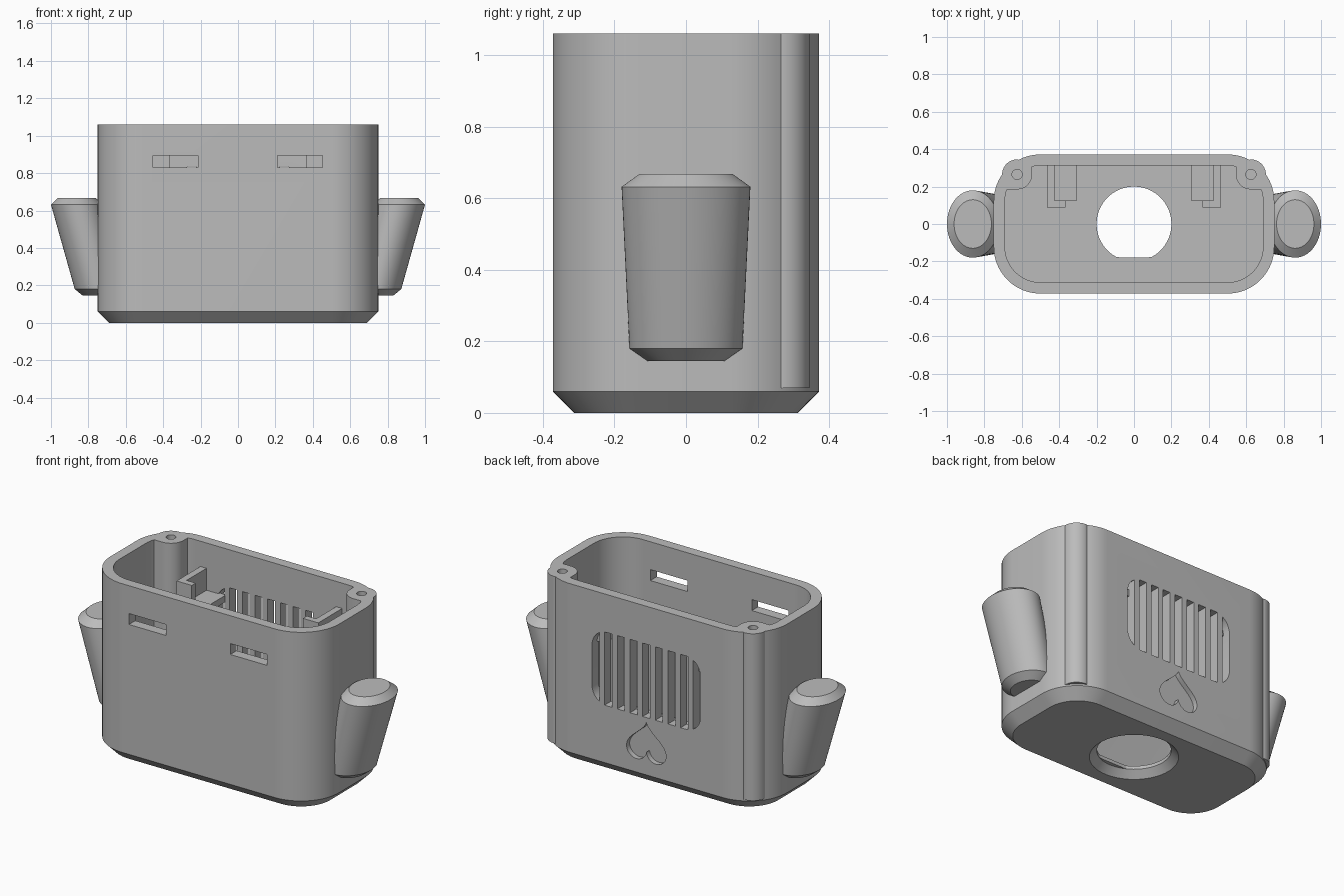
import bpy, bmesh
from math import sin, cos, pi, sqrt, radians
from mathutils import Vector

cube = bpy.data.objects.get("Cube")
if cube:
    bpy.data.objects.remove(cube, do_unlink=True)

GREY = (0.5, 0.5, 0.5, 1)
mat = bpy.data.materials.new("plain grey")
mat.use_nodes = True
mat.diffuse_color = GREY
mat.node_tree.nodes["Principled BSDF"].inputs["Base Color"].default_value = GREY


def loft(name, rings):
    """Closed solid through rings of equal point count."""
    bm = bmesh.new()
    loops = [[bm.verts.new(p) for p in ring] for ring in rings]
    n = len(loops[0])
    for a, b in zip(loops, loops[1:]):
        for i in range(n):
            j = (i + 1) % n
            bm.faces.new((a[i], a[j], b[j], b[i]))
    bm.faces.new(loops[0][::-1])
    bm.faces.new(loops[-1])
    bmesh.ops.recalc_face_normals(bm, faces=bm.faces)
    mesh = bpy.data.meshes.new(name)
    bm.to_mesh(mesh)
    bm.free()
    mesh.materials.append(mat)
    obj = bpy.data.objects.new(name, mesh)
    bpy.context.collection.objects.link(obj)
    return obj


def at_z(points, z):
    return [Vector((x, y, z)) for x, y in points]


def at_y(points, y):
    return [Vector((x, y, z)) for x, z in points]


def arc(cx, cy, rx, ry, a0, a1, n):
    return [(cx + rx * cos(radians(a0 + (a1 - a0) * i / n)),
             cy + ry * sin(radians(a0 + (a1 - a0) * i / n))) for i in range(n + 1)]


def ellipse(cx, rx, ry, n=64):
    return arc(cx, 0, rx, ry, 0, 360, n)[:-1]


def rounded_rect(hx, hy, r):
    pts = []
    for k, (sx, sy) in enumerate(((1, 1), (-1, 1), (-1, -1), (1, -1))):
        pts += arc(sx * (hx - r), sy * (hy - r), r, r, 90 * k, 90 * k + 90, 20)
    return pts


def box(name, x0, x1, y0, y1, z0, z1):
    base = [(x0, y0), (x1, y0), (x1, y1), (x0, y1)]
    return loft(name, [at_z(base, z0), at_z(base, z1)])


def boolean(target, tool, op="DIFFERENCE"):
    mod = target.modifiers.new("boolean", "BOOLEAN")
    mod.operation, mod.solver, mod.object = op, "EXACT", tool
    bpy.context.view_layer.objects.active = target
    bpy.ops.object.modifier_apply(modifier=mod.name)
    bpy.data.objects.remove(tool, do_unlink=True)


def smooth(obj):
    bpy.ops.object.select_all(action="DESELECT")
    obj.select_set(True)
    bpy.context.view_layer.objects.active = obj
    bpy.ops.object.shade_smooth_by_angle(angle=radians(25))


# Hollow housing with chamfered base
TOP = 1.06
outer = rounded_rect(0.75, 0.372, 0.25)
housing = loft("housing", [at_z(rounded_rect(0.69, 0.312, 0.19), 0),
                           at_z(outer, 0.06), at_z(outer, TOP)])
inner = rounded_rect(0.69, 0.312, 0.19)
boolean(housing, loft("cavity", [at_z(inner, 0.06), at_z(inner, 1.2)]))

# Screw posts in the back corners
BX, BY, BR = 0.625, 0.265, 0.08
for s in (-1, 1):
    post = (arc(BX, BY, BR, BR, 0, 90, 16) + [(BX - BR, 0.33)]
            + arc(BX, BY, BR, BR, 180, 270, 16) + [(0.69, BY - BR)])
    post = [(s * x, y) for x, y in post]
    boolean(housing, loft("post", [at_z(post, 0.07), at_z(post, TOP)]), "UNION")
    hole = arc(s * BX, BY, 0.027, 0.027, 0, 360, 24)[:-1]
    boolean(housing, loft("screw_hole", [at_z(hole, 0.76), at_z(hole, 1.2)]))

# Base opening with a flat side, and its countersink
opening = [(x, max(y, -0.178)) for x, y in ellipse(0, 0.2, 0.2)]
boolean(housing, loft("opening", [at_z(opening, -0.1), at_z(opening, 0.1)]))
boolean(housing, loft("countersink", [at_z(ellipse(0, 0.25, 0.25), -0.01),
                                      at_z(ellipse(0, 0.2, 0.2), 0.04)]))

# Strap slots in the front wall
for x in (-0.455, 0.21):
    boolean(housing, box("strap_slot", x, x + 0.242, -0.5, -0.25, 0.83, 0.895))

# Back grille: nine slots trimmed to a rounded rectangle
HALF, CORNER, SLOT = 0.357, 0.1, 0.048


def drop(x):
    d = max(0, min(CORNER, abs(x) - HALF + CORNER))
    return CORNER - sqrt(CORNER ** 2 - d ** 2)


for k in range(-4, 5):
    xs = [k * 0.083 + SLOT * (i / 6 - 0.5) for i in range(7)]
    shape = ([(x, 0.40 + drop(x)) for x in xs]
             + [(x, 0.835 - drop(x)) for x in reversed(xs)])
    boolean(housing, loft("grille_slot", [at_y(shape, 0.2), at_y(shape, 0.5)]))

# Upside-down heart recess
heart = []
for i in range(64):
    t = 2 * pi * (i + 0.5) / 64
    h = 13 * cos(t) - 5 * cos(2 * t) - 2 * cos(3 * t) - cos(4 * t)
    heart.append((0.13 * sin(t) ** 3, 0.235 - 0.008 * h))
boolean(housing, loft("heart_recess", [at_y(heart, 0.342), at_y(heart, 0.5)]))
smooth(housing)

# Inner brackets and tapered side arms, mirrored
for s, side in ((1, "left"), (-1, "right")):
    plan = [(0.465, 0.325), (0.465, 0.088), (0.365, 0.088),
            (0.365, 0.125), (0.425, 0.125), (0.425, 0.325)]
    plan = [(s * x, y) for x, y in plan]
    loft(side + "_bracket", [at_z(plan, 0.74), at_z(plan, 0.91)])
    box(side + "_bracket_shelf", *sorted((s * 0.305, s * 0.43)), 0.125, 0.325, 0.74, 0.78)

    arm = loft(side + "_arm", [at_z(ellipse(s * cx, rx, ry), z) for cx, rx, ry, z in (
        (0.74, 0.09, 0.108, 0.145), (0.74, 0.133, 0.158, 0.18),
        (0.862, 0.138, 0.18, 0.632), (0.862, 0.1, 0.13, 0.668))])
    boolean(arm, box("arm_trim", *sorted((s * 0.3, s * 0.72)), -0.5, 0.5, 0, 1))
    smooth(arm)
